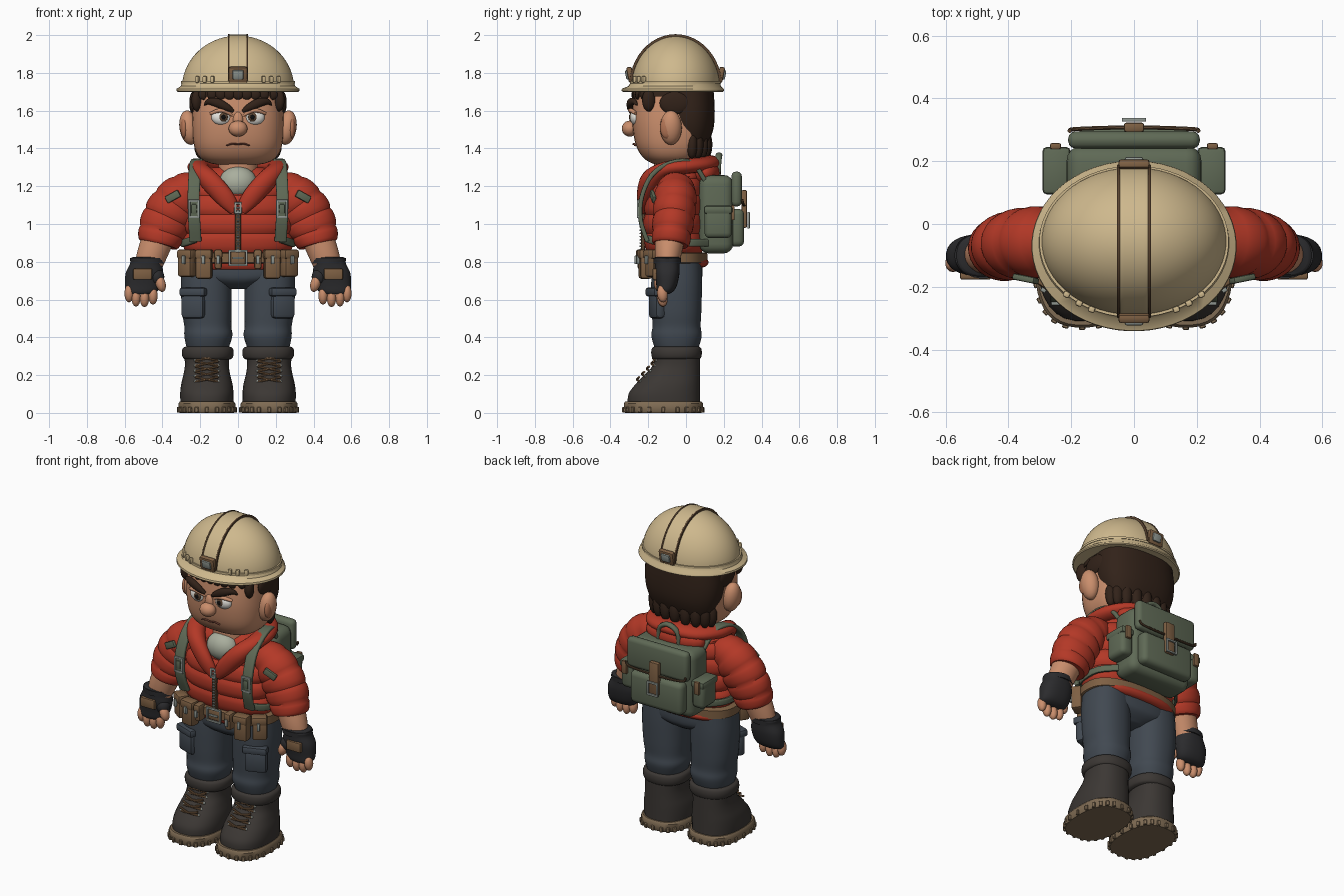
import bpy, bmesh, math
from mathutils import Vector, Matrix, Euler

MATS = {}
PAL = dict(shell='CDB78C', brown='7D6045', metal='8F9690', skin='C98D6C', hair='35271F', red='B23B2B',
           shirt='A8AD9C', pack='5F6956', pants='434A52', boot='3E3A37', sole='7E6B54', glove='2F2F31',
           white='E8E6DF', iris='5A4636', black='151515', trim='5B4634', lip='7A4A3C', ear='B07355')

def mat(c):
    if c not in MATS:
        m = MATS[c] = bpy.data.materials.new(c)
        m.diffuse_color = [(int(PAL[c][i:i + 2], 16) / 255) ** 2.2 for i in (0, 2, 4)] + [1]
    return MATS[c]

def finish(name, bm, c, angle=40):
    bmesh.ops.recalc_face_normals(bm, faces=bm.faces)
    me = bpy.data.meshes.new(name)
    bm.to_mesh(me)
    bm.free()
    for p in me.polygons:
        p.use_smooth = True
    me.set_sharp_from_angle(angle=math.radians(angle))
    me.materials.append(mat(c))
    ob = bpy.data.objects.new(name, me)
    bpy.context.collection.objects.link(ob)
    return ob

def spline(P, k):
    out = []
    for i in range(len(P) - 1):
        a, b, c, d = P[max(i - 1, 0)], P[i], P[i + 1], P[min(i + 2, len(P) - 1)]
        for j in range(k):
            t = j / k
            out.append([.5 * (2 * q + (r - p) * t + (2 * p - 5 * q + 4 * r - s) * t * t + (3 * q - p - 3 * r + s) * t ** 3)
                        for p, q, r, s in zip(a, b, c, d)])
    return out + [list(P[-1])]

def loft(name, secs, c, e=2, n=28, ref=None, sm=4, puff=0):
    """Sections (x,y,z,ra,rb). ref None: flat rings; otherwise rings square to the path."""
    S = spline(secs, sm) if sm > 1 else secs
    bm, rings = bmesh.new(), []
    for i, s in enumerate(S):
        a, b = Vector((1, 0, 0)), Vector((0, 1, 0))
        if ref:
            t = (Vector(S[min(i + 1, len(S) - 1)][:3]) - Vector(S[max(i - 1, 0)][:3])).normalized()
            a = Vector(ref).cross(t).normalized()
            b = t.cross(a)
        k = .93 + .07 * abs(math.sin(math.pi * i / puff)) ** .5 if puff else 1
        ring = []
        for j in range(n):
            u = 2 * math.pi * (j + .5) / n
            cx, sy = math.cos(u), math.sin(u)
            ring.append(bm.verts.new(Vector(s[:3]) + k * (a * s[3] * math.copysign(abs(cx) ** (2 / e), cx)
                                                          + b * s[4] * math.copysign(abs(sy) ** (2 / e), sy))))
        rings.append(ring)
    for A, B in zip(rings, rings[1:]):
        for j in range(n):
            bm.faces.new((A[j], A[(j + 1) % n], B[(j + 1) % n], B[j]))
    bm.faces.new(rings[0])
    bm.faces.new(rings[-1])
    return finish(name, bm, c)

def ball(name, loc, r, c, rot=(0, 0, 0), seg=20):
    bm = bmesh.new()
    bmesh.ops.create_uvsphere(bm, u_segments=seg, v_segments=seg // 2 + 2, radius=1)
    bm.transform(Matrix.LocRotScale(Vector(loc), Euler(rot), Vector(r)))
    return finish(name, bm, c)

def box(name, loc, size, c, bev=.012, rot=(0, 0, 0), seg=2):
    bm = bmesh.new()
    bmesh.ops.create_cube(bm, size=1)
    bm.transform(Matrix.Diagonal((*size, 1)))
    bmesh.ops.bevel(bm, geom=bm.edges[:], offset=min(bev, min(size) * .45), segments=seg, profile=.5, affect='EDGES')
    bm.transform(Matrix.LocRotScale(Vector(loc), Euler(rot), None))
    return finish(name, bm, c)

def frame(name, loc, w, h, c='metal', t=.012):
    x, y, z = loc
    for s in (-1, 1):
        box(name + '_side', (x + s * w / 2, y, z), (t, t, h + t), c, .003)
        box(name + '_bar', (x, y, z + s * h / 2), (w + t, t, t), c, .003)

X, Y, Z = (1, 0, 0), (0, 1, 0), (0, 0, 1)

# Hard hat: dome, brim, ridge band, lamp
dome = [(0, -.055, 1.72 + .277 * math.sin(a), .297 * math.cos(a), .237 * math.cos(a))
        for a in [math.radians(d) for d in (0, 10, 20, 30, 40, 50, 60, 70, 78, 84, 89)]]
loft('helmet_dome', dome, 'shell', n=56, sm=2)
loft('helmet_brim', [(0, -.07, 1.705, .27, .225), (0, -.07, 1.70, .32, .265), (0, -.07, 1.705, .327, .272),
                     (0, -.07, 1.716, .325, .27), (0, -.06, 1.73, .303, .245), (0, -.055, 1.755, .296, .236)],
     'shell', n=56, sm=1)
loft('helmet_band', [(0, -.056, 1.745, .302, .242), (0, -.056, 1.758, .302, .242)], 'shell', n=56, sm=1)

def arch(name, x, w, grow, c):
    loft(name, [(x, -.055 - (.236 + grow) * math.cos(a), 1.725 + (.27 + grow) * math.sin(a), .007, w)
                for a in [math.pi * i / 24 for i in range(1, 24)]], c, e=8, n=16, ref=X, sm=1)
arch('helmet_ridge', 0, .046, .001, 'shell')
for s in (-1, 1):
    arch('ridge_edge', s * .049, .005, .003, 'trim')
    box('lamp_mount', (0, -.055 + s * .24, 1.79), (.10, .03, .085), 'brown', .01, (-s * .2, 0, 0))
    box('lamp_glass', (0, -.055 + s * .255, 1.79), (.06, .02, .05), 'metal', .008, (-s * .2, 0, 0))
    for i in range(3):
        x = .135 + .04 * i
        box('helmet_clip', (s * x, -.055 - .243 * math.sqrt(1 - (x / .3) ** 2), 1.765), (.022, .02, .035), 'shell', .006, (0, 0, s * x * 2.5))

# Head, hair and face
loft('head', [(0, -.075, 1.312, .06, .05), (0, -.075, 1.32, .14, .1), (0, -.075, 1.35, .2, .15), (0, -.075, 1.41, .232, .188),
              (0, -.075, 1.5, .243, .207), (0, -.075, 1.6, .24, .21), (0, -.075, 1.74, .225, .195)], 'skin', e=2.6, n=40)
loft('hair_back', [(0, .03, 1.37, .13, .05), (0, .03, 1.41, .19, .08), (0, .015, 1.5, .235, .13),
                   (0, .01, 1.6, .25, .143), (0, .0, 1.73, .24, .145)], 'hair', e=2.4)
loft('hair_band', [(0, -.07, 1.675, .243, .212), (0, -.07, 1.73, .238, .205)], 'hair', e=2.6, sm=1)
for i in range(9):
    a = math.radians(10 + 20 * i)
    ball('hair_lock', (.2 * math.cos(a), .015 + .095 * math.sin(a), 1.42), (.035, .03, .075), 'hair', seg=12)
    ball('fringe_lock', (-.18 + .045 * i, -.075 - .2 * (1 - abs((i - 4) / 5.2) ** 2.6) ** .385, 1.685), (.03, .014, .028), 'hair', (0, .4, 0), 12)
ball('nose', (0, -.298, 1.505), (.05, .042, .042), 'skin')
ball('nose_bridge', (0, -.28, 1.545), (.028, .02, .05), 'skin')
loft('mouth', [(-.062, -.268, 1.415, .004, .006), (-.03, -.275, 1.425, .005, .006), (0, -.278, 1.422, .005, .006),
               (.03, -.275, 1.425, .005, .006), (.062, -.268, 1.415, .004, .006)], 'lip', n=8, ref=Y)
for s in (-1, 1):
    ball('eye_white', (s * .085, -.264, 1.565), (.056, .032, .043), 'white')
    ball('iris', (s * .078, -.288, 1.566), (.025, .012, .025), 'iris')
    ball('pupil', (s * .077, -.297, 1.566), (.013, .006, .013), 'black', seg=12)
    loft('eyelid', [(s * .03, -.278, 1.575, .008, .01), (s * .085, -.293, 1.602, .012, .014), (s * .145, -.265, 1.585, .008, .01)], 'skin', n=12, ref=Y)
    loft('eyebrow', [(s * .025, -.288, 1.597, .008, .012), (s * .06, -.297, 1.618, .02, .016), (s * .11, -.294, 1.642, .024, .018),
                     (s * .155, -.275, 1.648, .016, .014), (s * .178, -.26, 1.63, .004, .005)], 'hair', n=14, ref=Y)
    ball('ear', (s * .26, -.08, 1.51), (.05, .058, .092), 'skin', (0, s * .15, 0))
    ball('inner_ear', (s * .285, -.1, 1.51), (.02, .038, .058), 'ear')
    ball('sideburn', (s * .215, -.195, 1.655), (.028, .04, .06), 'hair', (0, 0, s * .5))
    ball('temple_hair', (s * .238, -.06, 1.64), (.02, .08, .06), 'hair')

# Neck, shirt, puffer jacket
loft('neck', [(0, -.07, 1.2, .11, .1), (0, -.07, 1.36, .1, .1)], 'skin', sm=1)
ball('shirt_collar', (0, -.15, 1.22), (.1, .075, .085), 'shirt')
loft('jacket_body', [(0, -.06, .76, .275, .14), (0, -.06, .85, .29, .155), (0, -.065, .95, .292, .162), (0, -.065, 1.05, .29, .162),
                     (0, -.055, 1.15, .275, .155), (0, -.04, 1.24, .235, .13), (0, -.03, 1.3, .14, .1)], 'red', e=2.5, n=40, sm=6, puff=6)
loft('jacket_hem', [(0, -.045, .768, .25, .12), (0, -.04, .775, .275, .145), (0, -.035, .8, .285, .155), (0, -.045, .835, .27, .14)], 'red', e=2.4)
half = [(.015, -.225, 1.07, .02, .03), (.07, -.225, 1.14, .035, .05), (.15, -.19, 1.23, .05, .055), (.205, -.11, 1.29, .055, .04),
        (.2, -.01, 1.305, .06, .04), (.13, .085, 1.315, .065, .04)]
loft('hood_collar', [(-h[0], *h[1:]) for h in half] + [(0, .12, 1.325, .065, .04)] + half[::-1], 'red', n=20, ref=Z)
ball('hood_fold', (0, .1, 1.27), (.2, .085, .08), 'red')
box('zipper', (0, -.228, .97), (.03, .02, .25), 'trim', .004)
for i in range(14):
    box('zip_tooth', (0, -.24, .865 + .017 * i), (.016, .012, .008), 'metal', .002, seg=1)
frame('zip_pull', (0, -.245, 1.085), .028, .05)

# Arms, gloves, fingers
for s in (-1, 1):
    loft('sleeve', [(s * .19, -.05, 1.21, .07, .08), (s * .275, -.055, 1.165, .115, .11), (s * .335, -.06, 1.1, .132, .115),
                    (s * .375, -.066, 1.03, .135, .112), (s * .405, -.075, .955, .127, .107), (s * .422, -.082, .89, .108, .1)],
         'red', ref=Y, sm=6, puff=6)
    box('sleeve_patch', (s * .345, -.175, 1.145), (.08, .02, .04), 'pack', .006, (0, s * .5, s * .2))
    loft('forearm', [(s * .42, -.085, .93, .085, .08), (s * .455, -.095, .84, .08, .07), (s * .48, -.1, .76, .07, .055)], 'skin', ref=Y)
    loft('glove', [(s * .48, -.1, .826, .075, .062), (s * .482, -.1, .815, .088, .07), (s * .487, -.1, .79, .085, .066), (s * .495, -.1, .74, .1, .066),
                   (s * .503, -.102, .68, .096, .056), (s * .51, -.11, .645, .085, .045), (s * .515, -.12, .63, .06, .03)], 'glove', e=2.4)
    loft('glove_cuff', [(s * .48, -.1, .79, .09, .073), (s * .48, -.1, .82, .092, .074)], 'glove', sm=1)
    box('glove_plate', (s * .505, -.165, .735), (.1, .025, .06), 'brown', .008)
    for x, z in ((.45, .62), (.495, .607), (.54, .61), (.577, .632)):
        ball('finger', (s * x, -.125, z), (.025, .028, .047), 'skin', (.1, 0, 0), 14)
    ball('thumb', (s * .41, -.14, .685), (.027, .03, .046), 'skin', (0, s * .3, 0), 14)
    ball('thumb_base', (s * .43, -.125, .72), (.04, .04, .045), 'glove')

# Trousers, cargo pockets, boots
loft('hips', [(0, -.05, .655, .06, .07), (0, -.05, .69, .18, .12), (0, -.05, .73, .28, .138), (0, -.05, .82, .275, .135)], 'pants', e=2.4)
front = [(.05, -.31), (.10, -.305), (.15, -.27), (.2, -.222), (.25, -.178), (.31, -.165)]
for s in (-1, 1):
    cx = s * .165
    loft('trouser_leg', [(cx, -.05, .8, .13, .13), (s * .168, -.05, .68, .135, .135), (s * .165, -.05, .54, .132, .132),
                         (s * .16, -.05, .46, .125, .128), (s * .157, -.05, .41, .128, .134), (s * .16, -.05, .355, .115, .12), (s * .16, -.05, .31, .1, .1)], 'pants', e=2.3)
    box('cargo_pocket', (s * .235, -.155, .57), (.13, .055, .14), 'pants', .02, (0, 0, s * .35))
    box('pocket_flap', (s * .235, -.165, .64), (.145, .06, .045), 'pants', .012, (0, 0, s * .35))
    rx = [.14, .142, .137, .125, .117, .12]
    loft('boot', [(cx, (f + .075) / 2, z, r, (.075 - f) / 2) for (z, f), r in zip(front, rx)], 'boot', e=2.4)
    loft('boot_cuff', [(s * .16, -.05, .282, .115, .12), (s * .16, -.05, .292, .132, .13), (s * .16, -.05, .318, .138, .135),
                       (s * .16, -.05, .343, .132, .13), (s * .16, -.05, .353, .11, .115)], 'boot', e=2.3)
    loft('boot_sole', [(cx, -.12, 0, .145, .203), (cx, -.12, .01, .151, .21), (cx, -.12, .05, .151, .21), (cx, -.12, .06, .143, .202)], 'sole', e=2.6, n=40, sm=1)
    for i in range(24):
        u = 2 * math.pi * i / 24
        f = lambda v, r: math.copysign(abs(v) ** (2 / 2.6), v) * r
        box('sole_lug', (cx + f(math.cos(u), .149), -.12 + f(math.sin(u), .208), .016), (.02, .02, .03), 'sole', .003, (0, 0, u), 1)
    for i in range(5):
        z = .165 + .028 * i
        k = max(j for j in range(5) if front[j][0] <= z)
        y = front[k][1] + (front[k + 1][1] - front[k][1]) * (z - front[k][0]) / .05
        for d in (-1, 1):
            ball('eyelet', (cx + d * .06, y + .018, z), (.009, .009, .009), 'metal', seg=8)
            loft('lace', [(cx + d * .06, y + .015, z, .006, .006), (cx, y - .004, z + .012, .006, .006),
                          (cx - d * .06, y + .008, z + .024, .006, .006)], 'brown', n=8, ref=Y)

# Tool belt
loft('belt', [(0, -.055, .79, .295, .16), (0, -.055, .795, .305, .168), (0, -.055, .845, .305, .168), (0, -.055, .85, .295, .16)], 'brown', e=2.5, n=40, sm=1)
frame('belt_buckle', (0, -.24, .82), .09, .075)
box('buckle_plate', (0, -.228, .82), (.08, .02, .065), 'brown', .006)
box('buckle_pin', (0, -.245, .82), (.06, .01, .012), 'metal', .003)
for s in (-1, 1):
    for x, y, r, h in ((.105, -.225, 0, .1), (.18, -.215, .15, .15), (.27, -.17, .6, .14)):
        box('belt_pouch', (s * x, y, .86 - h / 2), (.085 if x > .15 else .04, .065, h), 'brown', .014, (0, 0, s * r))
        box('pouch_flap', (s * x, y - .006, .84), (.092 if x > .15 else .045, .068, .05), 'brown', .012, (0, 0, s * r))
        box('pouch_clip', (s * (x + r * .03), y - .04, .81), (.018, .016, .045), 'metal', .004, (0, 0, s * r))

# Backpack
box('pack_body', (0, .16, 1.052), (.43, .18, .415), 'pack', .05, seg=4)
box('pack_flap', (0, .268, 1.185), (.42, .055, .185), 'pack', .026, seg=3)
box('pack_pocket', (0, .268, .98), (.36, .08, .2), 'pack', .03, seg=3)
loft('flap_piping', [(-.205, .297, 1.13, .007, .007), (-.18, .303, 1.105, .007, .007), (0, .308, 1.098, .007, .007),
                     (.18, .303, 1.105, .007, .007), (.205, .297, 1.13, .007, .007)], 'trim', n=8, ref=Y)
box('pack_strap', (0, .308, 1.08), (.065, .03, .2), 'brown', .008)
frame('pack_buckle', (0, .332, 1.02), .065, .075)
loft('pack_handle', [(-.07, .165, 1.25, .014, .018), (-.06, .17, 1.33, .014, .018), (0, .175, 1.365, .014, .018),
                     (.06, .17, 1.33, .014, .018), (.07, .165, 1.25, .014, .018)], 'pack', n=12, ref=Y)
for s in (-1, 1):
    box('side_pouch', (s * .245, .17, 1.01), (.085, .145, .17), 'pack', .028, seg=3)
    box('side_pouch_flap', (s * .247, .17, 1.075), (.09, .152, .045), 'pack', .015)
    box('side_pouch_tab', (s * .25, .248, 1.06), (.035, .02, .08), 'brown', .006)
    loft('shoulder_strap', [(s * .17, .1, 1.23, .012, .032), (s * .2, .03, 1.325, .012, .032), (s * .222, -.08, 1.325, .012, .032),
                            (s * .23, -.18, 1.26, .012, .032), (s * .235, -.235, 1.14, .012, .032), (s * .232, -.24, 1.02, .012, .032),
                            (s * .225, -.205, .91, .012, .032)], 'pack', e=5, n=16, ref=X)
    loft('lower_strap', [(s * .225, -.2, .92, .01, .02), (s * .285, -.11, .9, .01, .02), (s * .285, .02, .9, .01, .02), (s * .2, .12, .9, .01, .02)],
         'pack', e=4, n=12, ref=Z)
    frame('strap_buckle', (s * .233, -.253, 1.08), .05, .085)
    box('strap_clip', (s * .233, -.25, 1.08), (.03, .018, .05), 'pack', .005)
